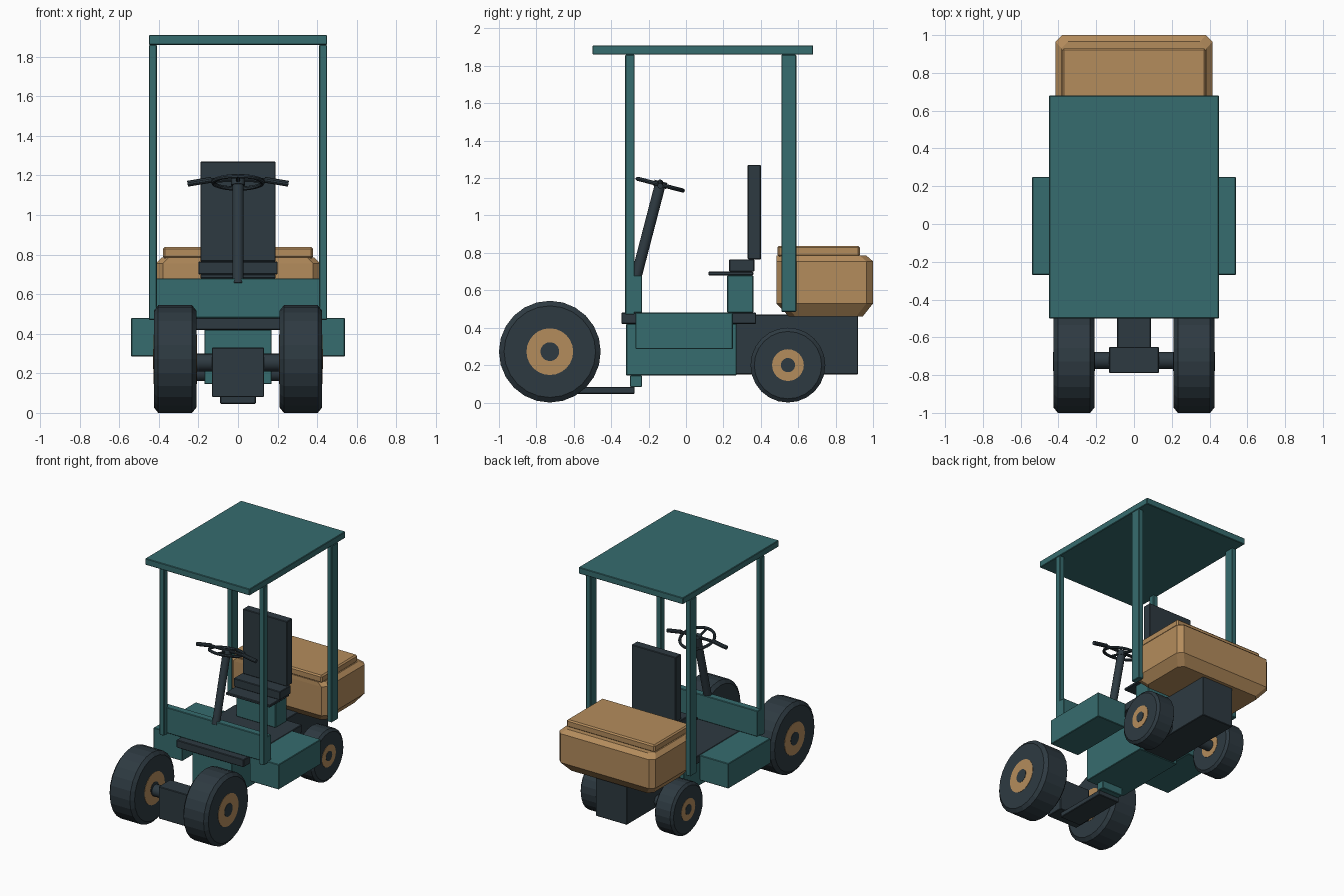
import bpy, bmesh, math
from mathutils import Vector

if "Cube" in bpy.data.objects:
    bpy.data.objects.remove(bpy.data.objects["Cube"])


def material(name, rgb):
    m = bpy.data.materials.new(name)
    m.diffuse_color = (*rgb, 1)
    m.use_nodes = True
    m.node_tree.nodes["Principled BSDF"].inputs["Base Color"].default_value = m.diffuse_color
    return m


TEAL = material("teal paint", (0.037, 0.150, 0.156))
TAN = material("tan plastic", (0.456, 0.262, 0.107))
DARK = material("dark slate", (0.027, 0.042, 0.053))


def finish(name, bm, mat, smooth=False):
    bmesh.ops.recalc_face_normals(bm, faces=bm.faces)
    me = bpy.data.meshes.new(name)
    bm.to_mesh(me)
    bm.free()
    me.materials.append(mat)
    ob = bpy.data.objects.new(name, me)
    bpy.context.collection.objects.link(ob)
    if smooth:
        bpy.ops.object.select_all(action='DESELECT')
        ob.select_set(True)
        bpy.context.view_layer.objects.active = ob
        bpy.ops.object.shade_smooth_by_angle(angle=math.radians(35))
    return ob


def box(name, x, y, z, mat, bevel=0.004):
    """Box from (min, max) ranges with a slight edge bevel."""
    bm = bmesh.new()
    bmesh.ops.create_cube(bm, size=1)
    for v in bm.verts:
        v.co = [(r[0] + r[1]) / 2 + c * (r[1] - r[0]) for c, r in zip(v.co, (x, y, z))]
    if bevel:
        bmesh.ops.bevel(bm, geom=bm.edges[:], offset=bevel, segments=1,
                        affect='EDGES', profile=0.5)
    return finish(name, bm, mat)


def rod(name, a, b, r, mat, sides=16):
    a, b = Vector(a), Vector(b)
    bm = bmesh.new()
    bmesh.ops.create_cone(bm, cap_ends=True, segments=sides, radius1=r, radius2=r,
                          depth=(b - a).length)
    ob = finish(name, bm, mat, True)
    ob.location = (a + b) / 2
    ob.rotation_mode = 'QUATERNION'
    ob.rotation_quaternion = (b - a).to_track_quat('Z', 'Y')
    return ob


def lathe_x(name, profile, y, z, mat, sides=24):
    """Closed (x, radius) profile turned about an x-parallel axis."""
    bm = bmesh.new()
    rings = []
    for i in range(sides):
        a = 2 * math.pi * i / sides
        rings.append([bm.verts.new((px, y + r * math.cos(a), z + r * math.sin(a)))
                      for px, r in profile])
    n = len(profile)
    for i in range(sides):
        p, q = rings[i], rings[(i + 1) % sides]
        for j in range(n):
            k = (j + 1) % n
            bm.faces.new((p[j], p[k], q[k], q[j]))
    return finish(name, bm, mat)


def wheel(name, side, x0, x1, y, r, rim, hub):
    """Chamfered tyre, tan rim showing on both sides, dark hub."""
    c = 0.10 * r
    tyre = [(x0, r - c), (x0 + c * 0.8, r), (x1 - c * 0.8, r), (x1, r - c),
            (x1, rim), (x0, rim)]
    disc = [(x0 - .002, rim), (x1 + .002, rim), (x1 + .002, hub), (x0 - .002, hub)]
    lathe_x(name + "_tyre", [(side * px, pr) for px, pr in tyre], y, r, DARK)
    lathe_x(name + "_rim", [(side * px, pr) for px, pr in disc], y, r, TAN)
    rod(name + "_hub", (side * (x0 - .004), y, r), (side * (x1 + .004), y, r), hub, DARK, 24)


# Canopy roof
box("roof", (-.45, .45), (-.5, .68), (1.86, 1.91), TEAL)

# Mirrored parts: posts, side boxes, wheels
for s, label in ((-1, "left"), (1, "right")):
    px = sorted((s * .41, s * .45))
    box(label + "_front_post", px, (-.325, -.275), (.47, 1.86), TEAL)
    box(label + "_rear_post", px, (.51, .59), (.485, 1.86), TEAL)
    box(label + "_side_box", sorted((s * .29, s * .54)), (-.27, .25), (.285, .48), TEAL)
    wheel(label + "_front_wheel", s, .21, .425, -.728, .272, .125, .05)
    wheel(label + "_rear_wheel", s, .24, .40, .545, .2, .085, .038)

# Body, deck and dash panel
box("body", (-.17, .17), (-.32, .27), (.145, .42), TEAL)
box("deck", (-.29, .29), (-.345, .375), (.42, .48), DARK)
box("dash_panel", (-.45, .45), (-.29, -.235), (.48, .68), TEAL)
box("rear_motor_block", (-.135, .135), (.265, .92), (.15, .47), DARK)

# Front drive unit with its towing plate
box("front_gearbox", (-.132, .132), (-.79, -.65), (.08, .33), DARK)
box("plate_support", (-.09, .09), (-.30, -.235), (.083, .145), TEAL)
box("tow_plate", (-.09, .09), (-.70, -.275), (.046, .084), DARK)
rod("front_axle", (-.3, -.722, .255), (.3, -.722, .255), .045, DARK)
rod("rear_axle", (-.3, .545, .2), (.3, .545, .2), .04, DARK)

# Seat
box("seat_base", (-.17, .17), (.22, .36), (.48, .68), TEAL)
box("seat_pan", (-.19, .19), (.12, .36), (.68, .70), DARK)
box("seat_cushion", (-.2, .2), (.23, .365), (.70, .765), DARK)
box("seat_back", (-.19, .19), (.33, .40), (.765, 1.27), DARK)

# Steering column, wheel and handlebar
top = Vector((0, -.138, 1.165))
axis = Vector((0, .26, 1)).normalized()
rod("steering_column", top - axis * .53, top, .029, DARK)
rod("steering_hub", top - axis * .015, top + axis * .018, .035, DARK)
bm = bmesh.new()
n, m, R, r = 32, 8, .125, .011
u, w = Vector((1, 0, 0)), axis.cross(Vector((1, 0, 0)))
rings = []
for i in range(n):
    a = 2 * math.pi * i / n
    d = u * math.cos(a) + w * math.sin(a)
    rings.append([bm.verts.new(top + d * (R + r * math.cos(2 * math.pi * j / m))
                               + axis * r * math.sin(2 * math.pi * j / m))
                  for j in range(m)])
for i in range(n):
    p, q = rings[i], rings[(i + 1) % n]
    for j in range(m):
        k = (j + 1) % m
        bm.faces.new((p[j], p[k], q[k], q[j]))
finish("steering_wheel", bm, DARK, True)
rod("wheel_spoke", top - w * R, top + w * R, .009, DARK, 8)
for s in (-1, 1):
    rod("handlebar", top + Vector((0, 0, .012)), (s * .15, -.138, 1.176), .011, DARK, 10)
    rod("handle_grip", (s * .135, -.138, 1.178), (s * .255, -.138, 1.158), .015, DARK, 10)

# Rear storage box: chamfered plan lofted through four heights
bm = bmesh.new()
layers = [(.46, .36, .55, .945), (.53, .415, .483, 1.0),
          (.755, .415, .483, 1.0), (.785, .385, .485, .965)]
prev = None
for z, hx, y0, y1 in layers:
    c = .035
    plan = [(hx - c, y0), (hx, y0 + c), (hx, y1 - c), (hx - c, y1)]
    plan += [(-x, y) for x, y in reversed(plan)]
    ring = [bm.verts.new((x, y, z)) for x, y in plan]
    if prev:
        for i in range(8):
            k = (i + 1) % 8
            bm.faces.new((prev[i], prev[k], ring[k], ring[i]))
    else:
        bm.faces.new(ring)
    prev = ring
bm.faces.new(prev)
finish("storage_box", bm, TAN)
box("storage_lid", (-.38, .38), (.488, .93), (.78, .838), TAN, .01)
